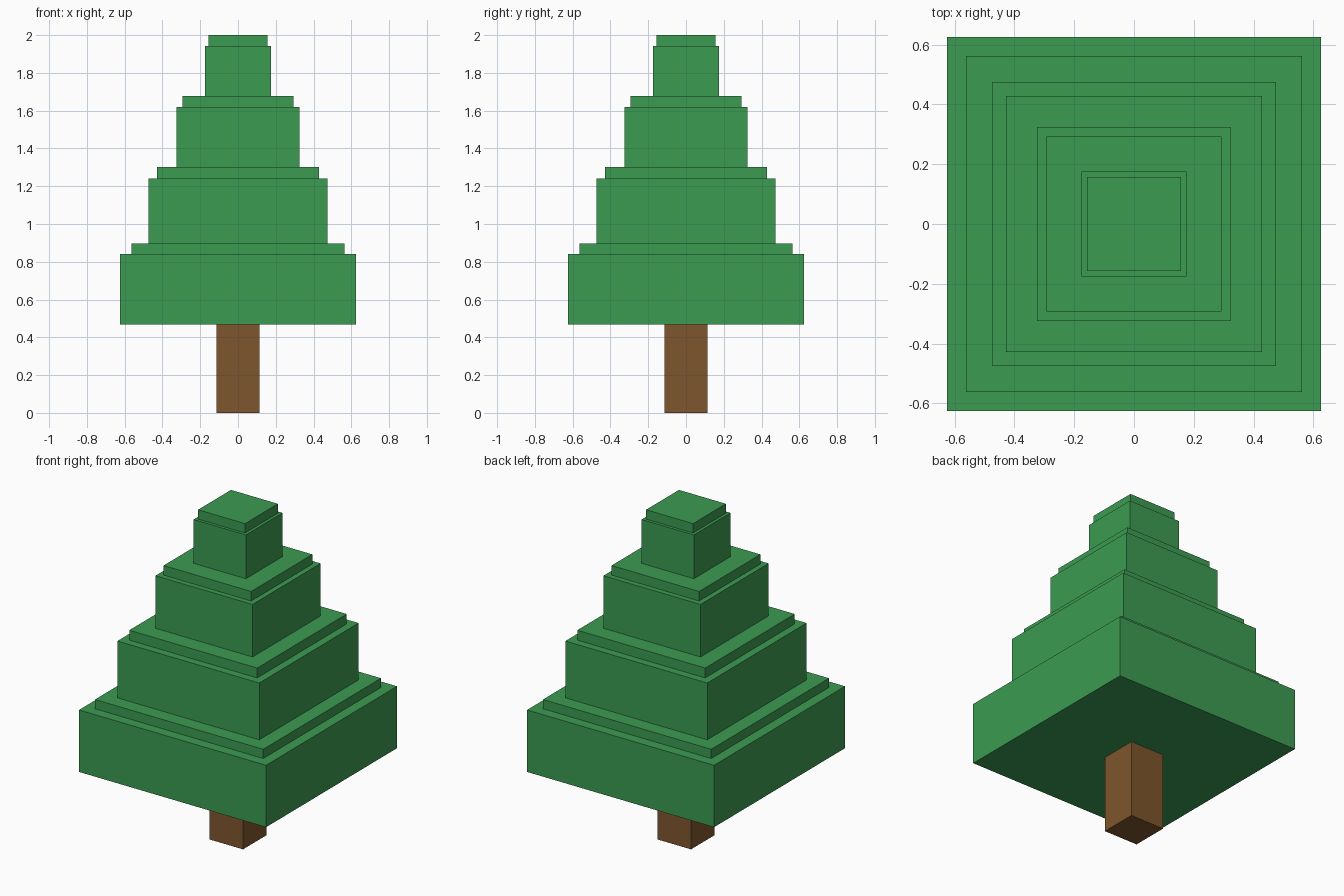
import bpy, bmesh

if "Cube" in bpy.data.objects:
    bpy.data.objects.remove(bpy.data.objects["Cube"])


def make_material(name, rgb):
    mat = bpy.data.materials.new(name)
    mat.diffuse_color = (*rgb, 1.0)
    mat.use_nodes = True
    mat.node_tree.nodes["Principled BSDF"].inputs["Base Color"].default_value = mat.diffuse_color
    return mat


green = make_material("leaf green", (0.045, 0.33, 0.085))
brown = make_material("bark brown", (0.21, 0.093, 0.026))


def box(name, half, z0, z1, mat):
    """Square block centred on the z axis, spanning z0 to z1."""
    bm = bmesh.new()
    bmesh.ops.create_cube(bm, size=1.0)
    for v in bm.verts:
        v.co.x *= 2 * half
        v.co.y *= 2 * half
        v.co.z = z1 if v.co.z > 0 else z0
    mesh = bpy.data.meshes.new(name)
    bm.to_mesh(mesh)
    bm.free()
    mesh.materials.append(mat)
    obj = bpy.data.objects.new(name, mesh)
    bpy.context.collection.objects.link(obj)
    return obj


# Trunk
box("trunk", 0.113, 0.0, 0.467, brown)

# Foliage tiers: half width, cap half width, bottom, shoulder, cap top
tiers = [
    (0.626, 0.563, 0.467, 0.842, 0.898),
    (0.475, 0.428, 0.898, 1.242, 1.302),
    (0.325, 0.293, 1.302, 1.620, 1.678),
    (0.175, 0.157, 1.678, 1.943, 2.0),
]
for i, (half, cap_half, bottom, shoulder, top) in enumerate(tiers, 1):
    box(f"foliage_tier_{i}", half, bottom, shoulder, green)
    box(f"foliage_cap_{i}", cap_half, shoulder, top, green)
